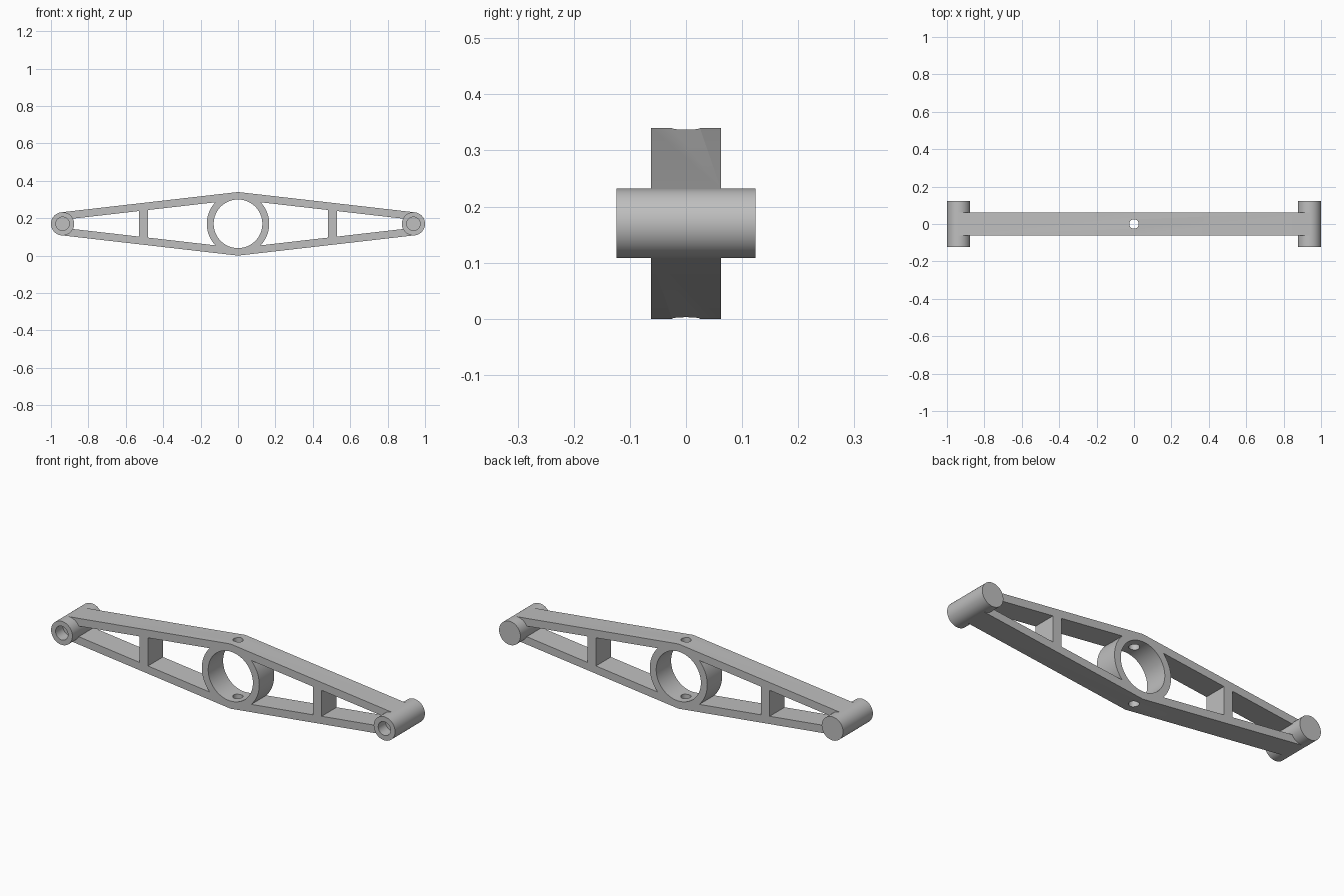
import bpy, bmesh, math
from mathutils import Matrix

cube = bpy.data.objects.get("Cube")
if cube:
    bpy.data.objects.remove(cube, do_unlink=True)

MID = 0.17          # height of the centre line
HALF = 0.062        # half thickness of the arm
BOSS_X, BOSS_R, BOSS_Y = 0.938, 0.062, 0.124

grey = bpy.data.materials.new("cast_grey")
grey.use_nodes = True
grey.diffuse_color = (0.52, 0.52, 0.52, 1)
grey.node_tree.nodes["Principled BSDF"].inputs["Base Color"].default_value = (0.52, 0.52, 0.52, 1)


def make(name, bm):
    bmesh.ops.recalc_face_normals(bm, faces=bm.faces[:])
    mesh = bpy.data.meshes.new(name)
    bm.to_mesh(mesh)
    bm.free()
    mesh.materials.append(grey)
    ob = bpy.data.objects.new(name, mesh)
    bpy.context.collection.objects.link(ob)
    return ob


def prism(name, half_outline, depth):
    """Extrude along y an outline mirrored in x and z."""
    upper = [(-x, z) for x, z in reversed(half_outline) if x] + half_outline
    outline = upper + [(x, -z) for x, z in reversed(upper)]
    bm = bmesh.new()
    face = bm.faces.new([bm.verts.new((x, -depth, MID + z)) for x, z in outline])
    ext = bmesh.ops.extrude_face_region(bm, geom=[face])
    moved = [g for g in ext["geom"] if isinstance(g, bmesh.types.BMVert)]
    bmesh.ops.translate(bm, verts=moved, vec=(0, 2 * depth, 0))
    return make(name, bm)


def cylinder(name, x, radius, y0, y1, sides=96):
    bm = bmesh.new()
    place = Matrix.Translation((x, (y0 + y1) / 2, MID)) @ Matrix.Rotation(math.pi / 2, 4, "X")
    bmesh.ops.create_cone(bm, cap_ends=True, segments=sides, radius1=radius,
                          radius2=radius, depth=y1 - y0, matrix=place)
    return make(name, bm)


def combine(target, tool, operation):
    """Apply a boolean and discard the tool."""
    mod = target.modifiers.new("boolean", "BOOLEAN")
    mod.operation, mod.solver, mod.object = operation, "EXACT", tool
    bpy.ops.object.select_all(action="DESELECT")
    bpy.context.view_layer.objects.active = target
    target.select_set(True)
    bpy.ops.object.modifier_apply(modifier=mod.name)
    bpy.data.objects.remove(tool, do_unlink=True)


# Tapered arm outline
arm = prism("rocker_arm", [(0, 0.17), (0.944, 0.0616)], HALF)

# Windows: inset outline, leaving the hub ring and the upright ribs
windows = prism("window_cutter", [(0, 0.129), (0.92, 0.0235)], 0.2)
combine(windows, cylinder("hub_ring", 0, 0.167, -0.3, 0.3), "DIFFERENCE")
for side in (-1, 1):
    bm = bmesh.new()
    place = Matrix.Translation((side * 0.505, 0, MID)) @ Matrix.Diagonal((0.05, 0.6, 0.6, 1))
    bmesh.ops.create_cube(bm, size=1, matrix=place)
    combine(windows, make("rib", bm), "DIFFERENCE")
combine(arm, windows, "DIFFERENCE")

# End bosses with blind holes in the front
for side in (-1, 1):
    combine(arm, cylinder("boss", side * BOSS_X, BOSS_R, -BOSS_Y, BOSS_Y), "UNION")
    combine(arm, cylinder("pin_hole", side * BOSS_X, 0.036, -0.2, -HALF, 48), "DIFFERENCE")

# Hub bore and the vertical oil hole
combine(arm, cylinder("bore", 0, 0.13, -0.3, 0.3), "DIFFERENCE")
bm = bmesh.new()
bmesh.ops.create_cone(bm, cap_ends=True, segments=48, radius1=0.025, radius2=0.025,
                      depth=1, matrix=Matrix.Translation((0, 0, MID)))
combine(arm, make("oil_hole", bm), "DIFFERENCE")

bpy.ops.object.select_all(action="DESELECT")
bpy.context.view_layer.objects.active = arm
arm.select_set(True)
bpy.ops.object.shade_smooth_by_angle(angle=math.radians(20))
